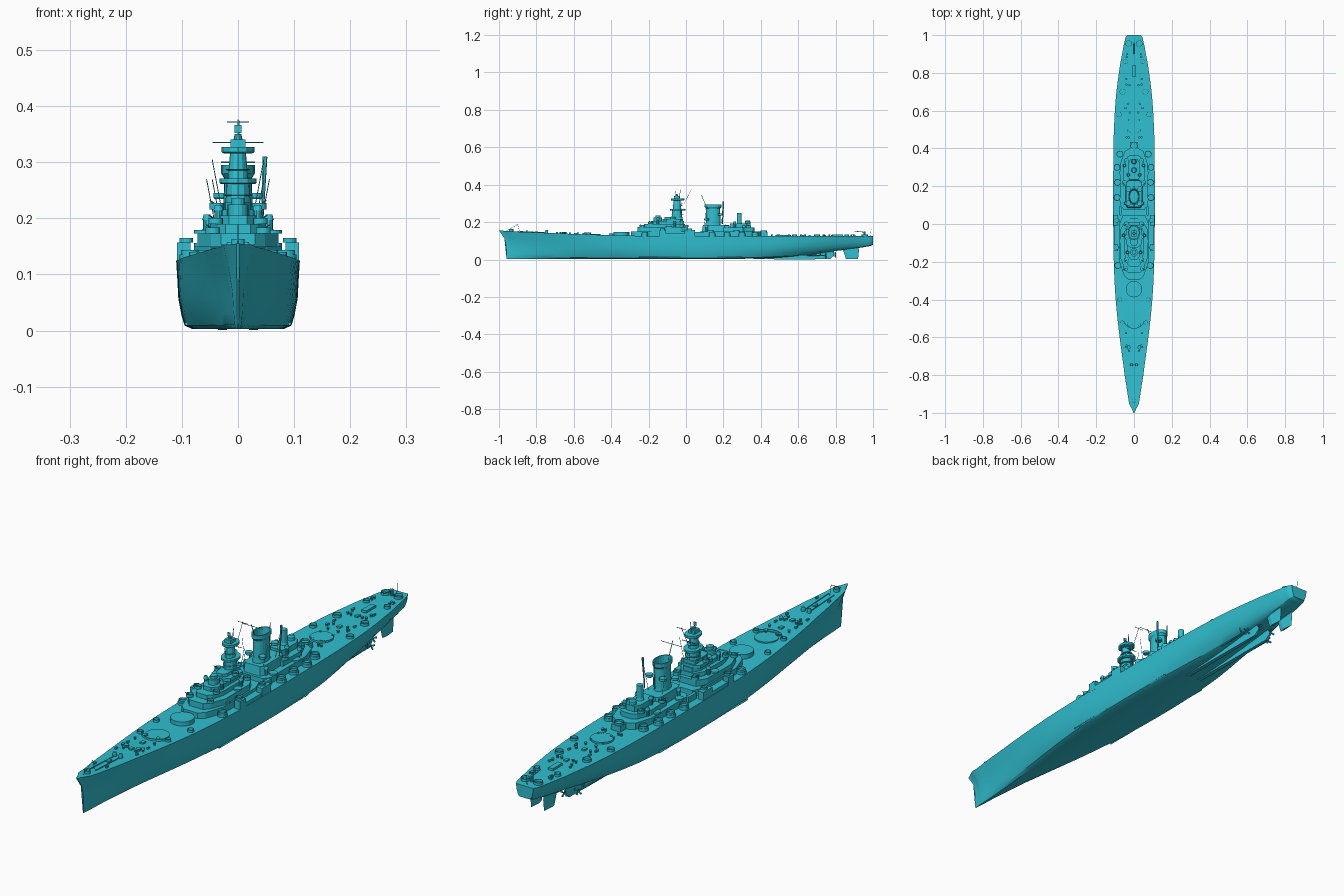
import bpy, bmesh, math, random
from mathutils import Vector
random.seed(4)
MAT = bpy.data.materials.new("teal_paint")
MAT.diffuse_color = (0.03, 0.53, 0.64, 1)

def deck(y):
    return 0.125 + 0.030 * max(0, (-y - 0.1) / 0.9) ** 1.6

def finish(bm, name, smooth=False):
    bmesh.ops.recalc_face_normals(bm, faces=bm.faces[:])
    me = bpy.data.meshes.new(name)
    bm.to_mesh(me); bm.free()
    me.materials.append(MAT)
    ob = bpy.data.objects.new(name, me)
    bpy.context.collection.objects.link(ob)
    if smooth:
        bpy.ops.object.select_all(action='DESELECT')
        ob.select_set(True)
        bpy.context.view_layer.objects.active = ob
        bpy.ops.object.shade_smooth_by_angle(angle=math.radians(30))
    return ob

def loft(name, rings, smooth=False):
    bm = bmesh.new()
    rows = [[bm.verts.new(p) for p in r] for r in rings]
    n = len(rows[0])
    for a, b in zip(rows, rows[1:]):
        for i in range(n):
            bm.faces.new((a[i], a[(i + 1) % n], b[(i + 1) % n], b[i]))
    bm.faces.new(rows[0]); bm.faces.new(rows[-1])
    return finish(bm, name, smooth)

def house(name, half, z0, z1, taper=1.0):
    # symmetric deckhouse from a half outline of (x, y), tapered about its middle
    pts = half + [(-x, y) for x, y in reversed(half)]
    cy = (half[0][1] + half[-1][1]) / 2
    return loft(name, [[(x, y, z0) for x, y in pts],
                       [(x * taper, cy + (y - cy) * taper, z1) for x, y in pts]])

def box(name, x, y, z0, z1, sx, sy, pair=False):
    for s in ((1, -1) if pair else (1,)):
        c = [(s * x + i * sx / 2, y + j * sy / 2) for i, j in ((-1, -1), (1, -1), (1, 1), (-1, 1))]
        loft(name, [[(*p, z0) for p in c], [(*p, z1) for p in c]])

def circle(x, y, z, r, n, ey=1):
    return [(x + r * math.cos(2 * math.pi * i / n), y + ey * r * math.sin(2 * math.pi * i / n), z) for i in range(n)]

def turned(name, x, y, prof, n=20, ey=1, pair=False):
    # stack of circles (or ellipses) from (radius, z)
    for s in ((1, -1) if pair else (1,)):
        loft(name, [circle(s * x, y, z, r, n, ey) for r, z in prof])

def tub(name, x, y, z, r, h, pair=False, n=16):
    # open gun tub with a floor
    turned(name, x, y, [(r, z), (r, z + h), (r * .9, z + h), (r * .9, z + h * .15)], n, 1, pair)

def rod(name, a, b, r=0.0012, r2=None, n=6):
    a, b = Vector(a), Vector(b)
    q = (b - a).to_track_quat('Z', 'Y')
    loft(name, [[p + q @ Vector(v) for v in circle(0, 0, 0, k, n)] for p, k in ((a, r), (b, r2 or r))])

# Hull: stations of y, keel z, bottom, middle and deck half widths
ST = [(-.96, .003, .001, .002, .003), (-.92, .003, .004, .010, .026), (-.8, .003, .012, .027, .049),
      (-.6, .003, .034, .060, .076), (-.4, .003, .060, .088, .097), (-.2, .003, .082, .102, .107),
      (0, .003, .090, .106, .110), (.2, .003, .088, .106, .110), (.4, .006, .074, .103, .109),
      (.55, .015, .055, .096, .104), (.7, .032, .042, .082, .093), (.85, .052, .032, .062, .073),
      (.94, .064, .028, .048, .056), (.985, .072, .026, .041, .046), (1, .078, .022, .034, .038)]
rings = []
for i in range(len(ST) - 1):
    p0, p1, p2, p3 = (ST[max(0, min(len(ST) - 1, i + k))] for k in (-1, 0, 1, 2))
    for k in range(4 if i < len(ST) - 2 else 5):
        t = k / 4
        y, zk, wb, wm, wd = (b + t * ((c - a) / 2 + t * (a - 2.5 * b + 2 * c - d / 2 + t * (1.5 * (b - c) + (d - a) / 2)))
                             for a, b, c, d in zip(p0, p1, p2, p3))
        y = p1[0] + t * (p2[0] - p1[0])
        zd = deck(y - .04 * (y < -.9))
        sec = [(wb * .9, 0), (wb + .3 * (wm - wb), .05), (wb + .65 * (wm - wb), .2), (wm, .45), (wm + .45 * (wd - wm), .72), (wd, 1)]
        rake = .04 * max(0, min(1, (-.78 - y) / .18))
        half = [(x, y - rake * h ** 4, zk + (zd - zk) * h) for x, h in sec]
        rings.append(half + [(-x, a, z) for x, a, z in reversed(half)])
loft("hull", rings, True)

# Bilge keels, skegs, shafts, propellers, rudders
for s in (1, -1):
    rod("bilge_keel", (s * .092, -.25, .012), (s * .092, .3, .012), .0035, n=4)
    x = s * .028
    loft("skeg", [[(x + a * w, y, z) for a, z in ((-1, zb), (1, zb), (1, zt), (-1, zt))]
                  for y, zb, zt, w in ((.36, .002, .03, .008), (.6, .001, .05, .008), (.77, .002, .055, .005), (.79, .02, .06, .003))])
    loft("rudder", [[(x + a * .004, y, z) for a, y in ((0, y0), (1, y0 + .02), (0, y1), (-1, y0 + .02))]
                    for z, y0, y1 in ((.004, .855, .92), (.05, .84, .925), (.075, .84, .92))])
    rod("propeller_shaft", (s * .055, .45, .026), (s * .055, .74, .022), .003, n=8)
    rod("shaft_strut", (s * .055, .72, .022), (s * .068, .71, .07), .002)
    rod("shaft_strut", (s * .055, .72, .022), (s * .04, .71, .06), .002)
    for px, py, pz in ((.055, .745, .022), (.028, .795, .026)):
        for k in range(4):
            a = k * math.pi / 2 + .4
            rod("propeller_blade", (s * px, py, pz), (s * px + .015 * math.cos(a), py + .004, pz + .015 * math.sin(a)), .002, .004)

# Turret rings and breakwater arc
turned("front_turret_ring", 0, -.50, [(.044, .12), (.044, deck(-.5) + .004)], 32)
turned("raised_turret_ring", 0, -.345, [(.043, .12), (.043, .146)], 32)
turned("rear_turret_ring", 0, .52, [(.042, .12), (.042, .132)], 32)
arc = [math.radians(a) for a in range(200, 341, 10)]
loft("breakwater", [[(r * math.cos(a), -.495 + r * math.sin(a), z) for r, z in ((.057, .125), (.059, .125), (.059, .143), (.057, .143))] for a in arc])

# Forward superstructure tiers
house("forward_house_1", [(.03, -.295), (.052, -.275), (.078, -.2), (.078, .0), (.06, .045)], .12, .15)
house("forward_house_2", [(.03, -.26), (.048, -.24), (.072, -.18), (.072, -.03), (.05, .01)], .15, .173)
house("forward_house_3", [(.022, -.225), (.036, -.21), (.05, -.16), (.05, -.04), (.03, -.005)], .173, .19)
house("bridge_deck", [(.016, -.19), (.032, -.17), (.036, -.12), (.036, -.04), (.02, -.01)], .19, .205)
turned("conning_tower", 0, -.15, [(.019, .19), (.019, .225), (.012, .225), (.012, .236)], 16, 1.2)
house("bridge_platform", [(.02, -.125), (.042, -.105), (.042, -.03), (.02, -.015)], .203, .216)
house("chart_house", [(.012, -.115), (.022, -.1), (.024, -.02)], .216, .228)

# Main tower and its platforms
turned("tower", 0, -.048, [(.023, .2), (.021, .262), (.019, .262), (.014, .318)], 12, 1.25)
for z, r, h in ((.24, .026, .003), (.261, .033, .010), (.285, .022, .003), (.316, .029, .011)):
    turned("tower_platform", 0, -.045, [(r * .9, z), (r, z + .002), (r, z + h)], 12, 1.25)
box("rangefinder", 0, -.05, .327, .341, .026, .03)
turned("tower_director", 0, -.05, [(.008, .34), (.006, .35)], 10)
rod("tower_mast", (0, -.035, .33), (.002, -.03, .374), .002, .001)
box("radar_screen", 0, -.055, .352, .366, .012, .002)
rod("tower_yard", (-.03, -.02, .30), (.03, -.02, .30))
rod("rear_topmast", (0, -.01, .30), (0, .03, .376), .001)
rod("topmast_yard", (-.02, .03, .372), (.02, .03, .372), .001)

# Side sponsons amidships
for y, l in ((.02, .055), (-.125, .035)):
    box("side_sponson", .097, y, .12, .157, .024, l, True)
    tub("sponson_tub", .092, y, .157, .012, .008, True)
box("side_walkway", .092, -.05, .12, .138, .03, .15, True)
box("boat_deck_wall", .072, .07, .12, .148, .012, .05, True)

# Funnel with open cap
turned("funnel", 0, .145, [(.029, .15), (.026, .2), (.025, .272), (.030, .28), (.030, .295), (.026, .295), (.023, .25)], 20, 1.5)
house("funnel_base", [(.035, .085), (.045, .1), (.045, .22), (.03, .235)], .145, .185, .93)
for z, y in ((.21, .11), (.235, .185)):
    turned("searchlight_platform", .03, y, [(.012, z), (.014, z + .003), (.014, z + .01)], 12, 1, True)
rod("funnel_mast", (0, .195, .2), (0, .2, .31), .003, .0015)
rod("funnel_yard", (-.045, .09, .335), (.045, .09, .335), .001)
rod("funnel_foremast", (0, .11, .28), (0, .082, .345), .0015)
rod("side_boom", (.043, .195, .19), (.048, .2, .31), .002, .0045)

# Aft superstructure
house("aft_house_1", [(.055, .075), (.072, .1), (.072, .32), (.05, .385), (.025, .4)], .12, .15)
house("aft_house_2", [(.055, .2), (.058, .3), (.035, .355), (.02, .365)], .15, .17)
house("aft_house_3", [(.025, .235), (.03, .25), (.03, .32), (.018, .345)], .17, .192)
turned("aft_director_tower", 0, .285, [(.015, .19), (.012, .2), (.012, .25)], 14)
turned("aft_director", 0, .33, [(.014, .19), (.014, .204), (.009, .21)], 12)
box("aft_step", 0, .415, .12, .147, .04, .04)
tub("aft_step_tub", 0, .415, .147, .018, .008)

# Secondary gun mount bases and light gun tubs on the superstructure
for y, z in ((-.17, .15), (-.09, .173), (.13, .15), (.27, .15)):
    turned("gun_mount_base", .062, y, [(.016, z), (.016, z + .006)], 16, 1, True)
for y, x in ((-.22, .086), (.14, .09), (.22, .088), (.3, .09), (.37, .075)):
    turned("deck_mount_base", x, y, [(.018, .12), (.018, .136)], 16, 1, True)
    tub("side_gun_tub", x, y, .136, .016, .008, True)
for x, y, z in ((.04, -.19, .19), (.038, -.07, .216), (.045, -.235, .173), (.05, .22, .17), (.04, .335, .17), (.04, .0, .173)):
    tub("upper_gun_tub", x, y, z, .013, .011, True)
    rod("gun_barrel", (x, y, z + .008), (x + .012, y - .01, z + .016))
    rod("gun_barrel", (-x, y, z + .008), (-x - .012, y - .01, z + .016))
for x, y, z in ((.035, -.15, .19), (.055, -.06, .173), (.03, .26, .17), (.045, .11, .15), (.05, .31, .15)):
    turned("small_director", x, y, [(.007, z), (.007, z + .024), (.009, z + .024), (.006, z + .034)], 10, 1, True)

# Thin whip aerials
for x, y, z in ((.03, -.03, .22), (.04, .1, .185), (.03, .19, .185)):
    for s in (1, -1):
        rod("aerial", (s * x, y, z), (s * (x + .016), y + .005, z + .085), .0008, n=4)

# Deck tubs fore and aft, quarterdeck gear
for x, y, r in ((.028, .955, .017), (.06, .7, .016), (.045, .86, .012), (.08, .58, .014), (.06, -.52, .011), (.075, -.4, .012)):
    tub("deck_gun_tub", x, y, deck(y) - .003, r, .013, True)
tub("bow_gun_tub", 0, -.935, deck(-.935) - .004, .012, .016)
box("stern_hatch", 0, .81, .12, .134, .02, .06)
turned("crane_post", 0, .955, [(.006, .12), (.005, .15)], 10)
rod("crane_jib", (0, .955, .146), (0, .90, .152), .002)
rod("stern_staff", (0, .985, .125), (0, .99, .16), .001)
rod("bow_staff", (0, -.965, .15), (0, -.9, .188), .001)
rod("bow_staff_stay", (0, -.89, .15), (0, -.9, .188), .001)

# Anchor gear, hatches, bollards and vents
for s in (1, -1):
    rod("anchor_chain", (s * .012, -.9, deck(-.9) + .001), (s * .012, -.75, deck(-.75) + .001), .002)
turned("capstan", .013, -.745, [(.008, .13), (.008, .153), (.006, .158)], 12, 1, True)
for y in (-.85, -.69, -.62, .62, .66, .78, .9):
    box("bollard", .027 if y < -.8 else .045, y, .12, deck(y) + .007, .006, .012, True)
for y in (-.8, -.66, -.59, .63, .74):
    box("deck_hatch", 0, y, .12, deck(y) + .006, .014, .018)
for i in range(26):
    y = random.choice((random.uniform(-.7, -.42), random.uniform(.45, .9)))
    x = random.uniform(.02, .045)
    turned("deck_vent", x, y, [(.004, .12), (.004, deck(y) + .006), (.006, deck(y) + .009)], 8, 1, True)
